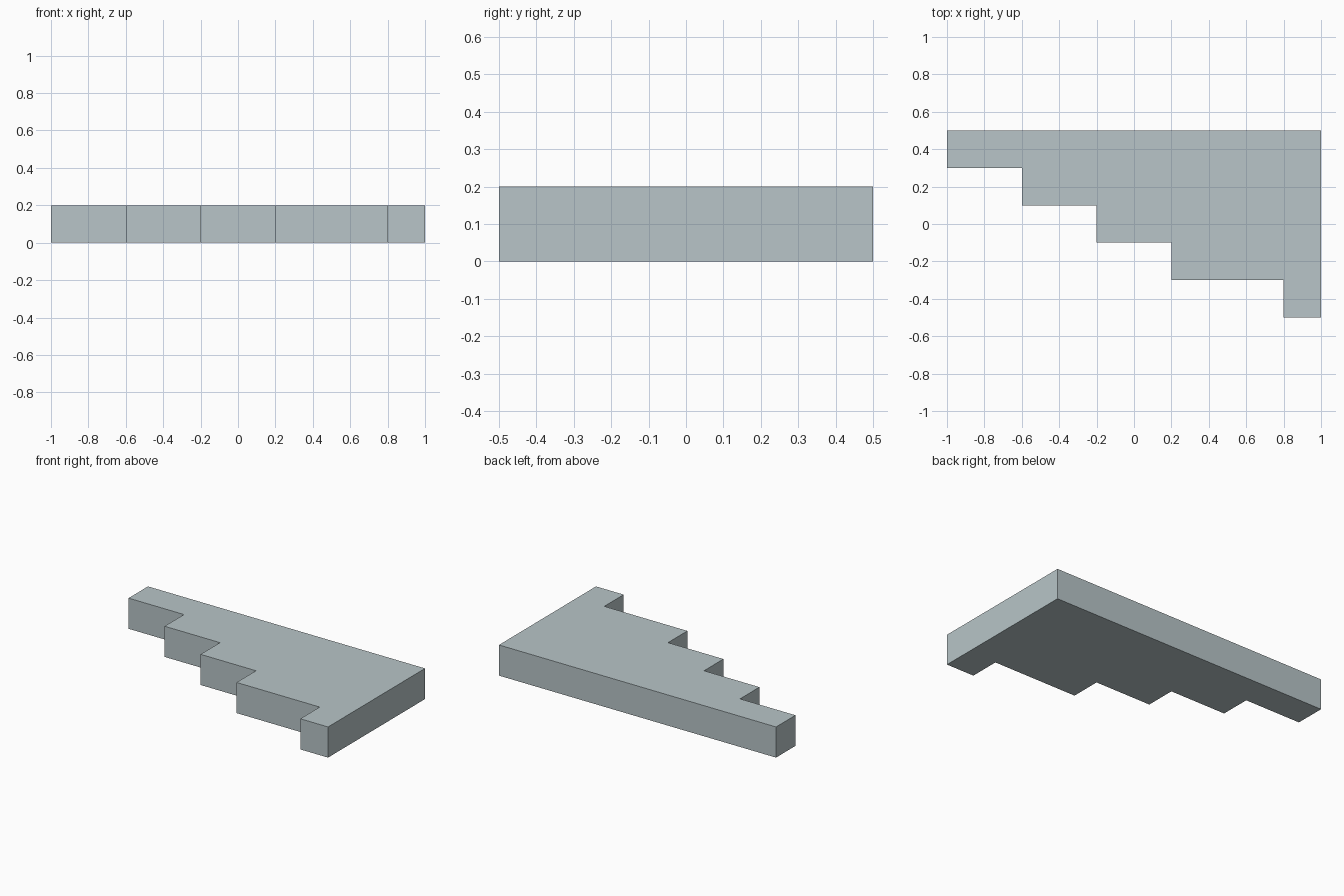
import bpy, bmesh

if "Cube" in bpy.data.objects:
    bpy.data.objects.remove(bpy.data.objects["Cube"])

HEIGHT = 0.2

# Single blue-grey material
mat = bpy.data.materials.new("pale_blue_grey")
mat.diffuse_color = (0.48, 0.56, 0.58, 1.0)
mat.use_nodes = True
mat.node_tree.nodes["Principled BSDF"].inputs["Base Color"].default_value = mat.diffuse_color

# Stepped outline: straight back and right edges, then steps down the front
step_x = [-1.0, -0.6, -0.2, 0.2, 0.8, 1.0]
step_y = [0.3, 0.1, -0.1, -0.3, -0.5]
outline = [(1.0, 0.5), (-1.0, 0.5)]
for x0, x1, y in zip(step_x, step_x[1:], step_y):
    outline += [(x0, y), (x1, y)]

# Extrude the outline into a slab
bm = bmesh.new()
base = bm.faces.new([bm.verts.new((x, y, 0)) for x, y in outline])
ext = bmesh.ops.extrude_face_region(bm, geom=[base], use_keep_orig=True)
top = [v for v in ext["geom"] if isinstance(v, bmesh.types.BMVert)]
bmesh.ops.translate(bm, verts=top, vec=(0, 0, HEIGHT))
bmesh.ops.recalc_face_normals(bm, faces=bm.faces)

mesh = bpy.data.meshes.new("stepped_slab")
bm.to_mesh(mesh)
bm.free()
mesh.materials.append(mat)
bpy.context.collection.objects.link(bpy.data.objects.new("stepped_slab", mesh))
